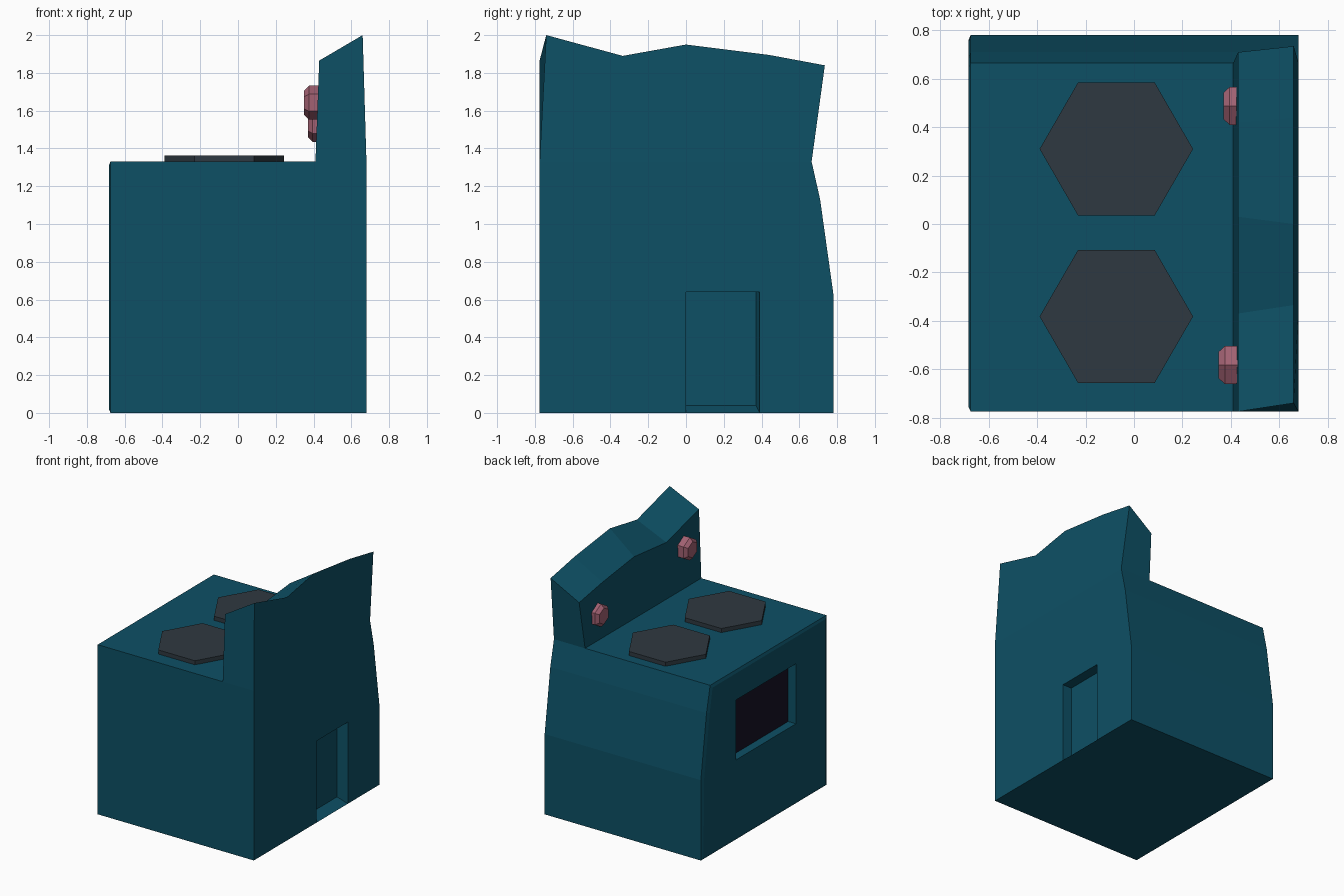
import bpy, bmesh, math

if "Cube" in bpy.data.objects:
    bpy.data.objects.remove(bpy.data.objects["Cube"])

def material(name, rgb):
    m = bpy.data.materials.new(name)
    m.diffuse_color = (*rgb, 1)
    m.use_nodes = True
    m.node_tree.nodes["Principled BSDF"].inputs["Base Color"].default_value = m.diffuse_color
    return m

TEAL = material("teal_enamel", (0.004, 0.08, 0.13))
GREY = material("burner_iron", (0.028, 0.040, 0.052))
PINK = material("pink_knob", (0.36, 0.12, 0.17))
DARK = material("oven_glass", (0.008, 0.006, 0.018))

def finish(name, bm, mat=None):
    bmesh.ops.recalc_face_normals(bm, faces=bm.faces)
    me = bpy.data.meshes.new(name)
    bm.to_mesh(me)
    bm.free()
    ob = bpy.data.objects.new(name, me)
    bpy.context.collection.objects.link(ob)
    if mat:
        me.materials.append(mat)
    return ob

def loft(rings):
    """Closed solid through rings of equal point count."""
    bm = bmesh.new()
    vs = [[bm.verts.new(p) for p in r] for r in rings]
    n = len(rings[0])
    for a, b in zip(vs, vs[1:]):
        for i in range(n):
            j = (i + 1) % n
            bm.faces.new((a[i], a[j], b[j], b[i]))
    bm.faces.new(vs[0])
    bm.faces.new(vs[-1])
    return bm

def rect(x, y0, y1, z0, z1):
    return [(x, y0, z0), (x, y1, z0), (x, y1, z1), (x, y0, z1)]

def cut(target, bm):
    cutter = finish("cutter", bm)
    cutter.hide_render = True
    mod = target.modifiers.new("recess", 'BOOLEAN')
    mod.operation, mod.solver, mod.object = 'DIFFERENCE', 'EXACT', cutter
    dg = bpy.context.evaluated_depsgraph_get()
    me = bpy.data.meshes.new_from_object(target.evaluated_get(dg))
    target.modifiers.clear()
    target.data = me
    bpy.data.objects.remove(cutter)

# Oven body: side profile along x, tapering on +y, with a raised door face on -x
profile = [(-0.775, 0), (0.78, 0), (0.78, 0.63), (0.71, 1.13), (0.665, 1.33), (-0.775, 1.33)]
bm = loft([[(x, y, z) for y, z in profile] for x in (-0.675, 0.68)])
bm.normal_update()
bmesh.ops.recalc_face_normals(bm, faces=bm.faces)
door = min(bm.faces, key=lambda f: f.calc_center_median().x)
bmesh.ops.inset_individual(bm, faces=[door], thickness=0.028, depth=0.009)
body = finish("oven_body", bm, TEAL)

# Oven window recess and the splayed recess at the back
cut(body, loft([rect(-0.9, -0.385, 0.36, 0.63, 1.10), rect(-0.612, -0.385, 0.36, 0.63, 1.10)]))
cut(body, loft([rect(0.60, 0, 0.37, 0.04, 0.64), rect(0.76, 0, 0.41, -0.04, 0.64)]))
finish("oven_glass", loft([rect(-0.617, -0.385, 0.36, 0.63, 1.10),
                           rect(-0.60, -0.385, 0.36, 0.63, 1.10)]), DARK)

# Backsplash with a wavy sloping top: sections across its length
front = [(-0.775, 1.865), (-0.37, 1.76), (0.03, 1.80), (0.42, 1.75), (0.71, 1.70)]
back = [(-0.74, 2.0), (-0.335, 1.89), (0.0, 1.95), (0.44, 1.895), (0.735, 1.84)]
base = [-0.775, -0.35, 0.0, 0.43, 0.665]
finish("backsplash", loft([[(0.41, b, 1.33), (0.43, *f), (0.66, *r), (0.68, b, 1.33)]
                           for f, r, b in zip(front, back, base)]), TEAL)

def hexagon(radius, start=0.0):
    return [(radius * math.cos(start + i * math.pi / 3),
             radius * math.sin(start + i * math.pi / 3)) for i in range(6)]

# Burners
for side, cy in (("back", 0.31), ("front", -0.382)):
    finish(f"burner_{side}", loft([[(-0.073 + u, cy + v, z) for u, v in hexagon(0.317)]
                                   for z in (1.325, 1.362)]), GREY)

# Knobs: hexagonal with a chamfered face
for side, cx, cy, cz in (("back", 0.37, 0.488, 1.525), ("front", 0.35, -0.583, 1.642)):
    finish(f"knob_{side}", loft([[(x, cy + u, cz + v) for u, v in hexagon(r, math.pi / 2)]
                                 for x, r in ((0.44, 0.09), (cx + 0.025, 0.09), (cx, 0.064))]), PINK)
